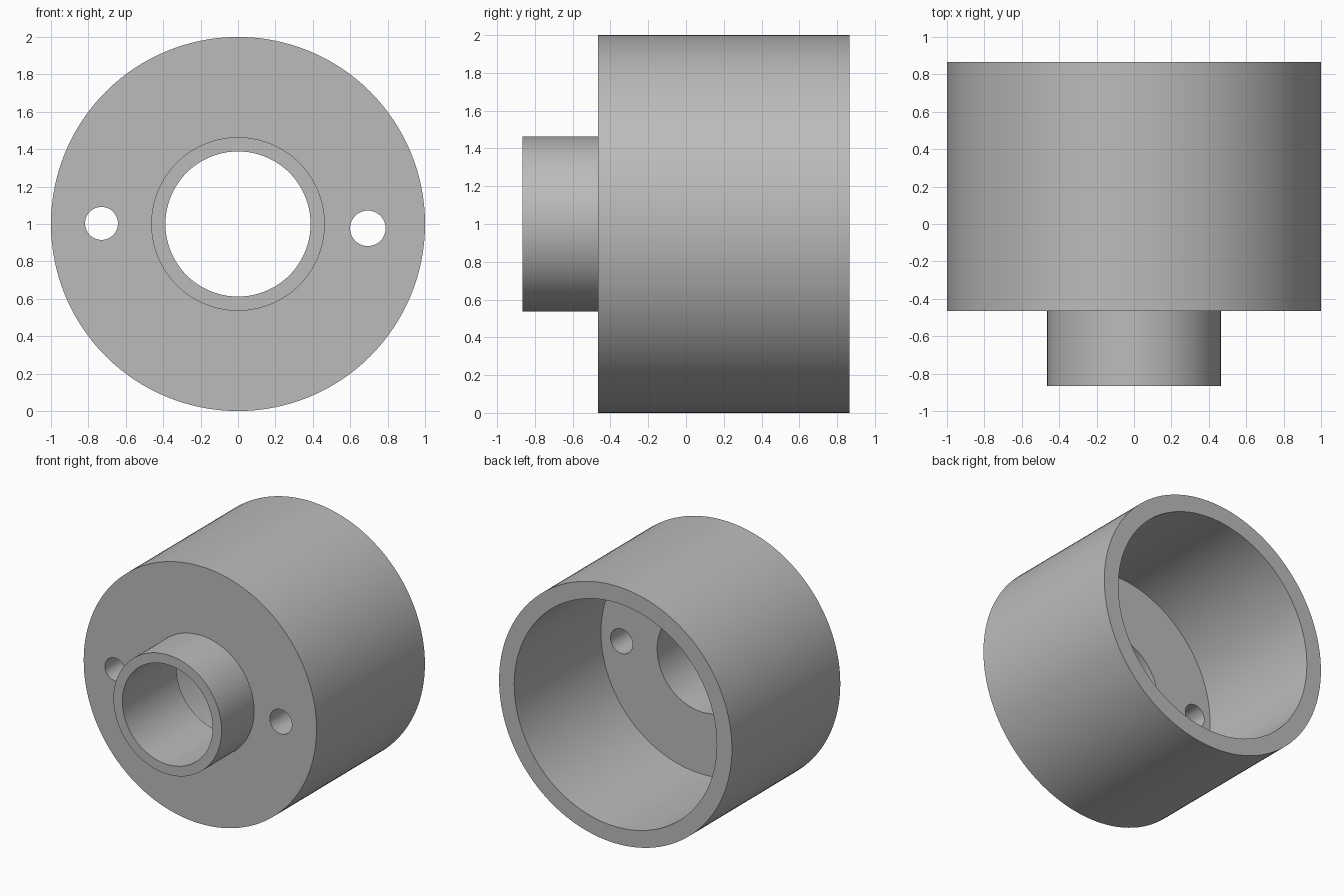
import bpy, bmesh, math
from mathutils import Matrix

if "Cube" in bpy.data.objects:
    bpy.data.objects.remove(bpy.data.objects["Cube"])

SIDES = 128
ZC = 1.0

grey = bpy.data.materials.new("plain grey")
grey.diffuse_color = (0.5, 0.5, 0.5, 1)
grey.use_nodes = True
grey.node_tree.nodes["Principled BSDF"].inputs["Base Color"].default_value = grey.diffuse_color


def lathe(name, profile):
    """Revolve a closed (radius, y) profile about the y axis."""
    bm = bmesh.new()
    rings = []
    for i in range(SIDES):
        a = 2 * math.pi * i / SIDES
        rings.append([bm.verts.new((r * math.cos(a), y, ZC + r * math.sin(a)))
                      for r, y in profile])
    n = len(profile)
    for i in range(SIDES):
        p, q = rings[i], rings[(i + 1) % SIDES]
        for j in range(n):
            k = (j + 1) % n
            bm.faces.new((p[j], p[k], q[k], q[j]))
    bmesh.ops.recalc_face_normals(bm, faces=bm.faces)
    me = bpy.data.meshes.new(name)
    bm.to_mesh(me)
    bm.free()
    me.materials.append(grey)
    ob = bpy.data.objects.new(name, me)
    bpy.context.collection.objects.link(ob)
    return ob


# Cup with thick floor and hollow front neck
housing = lathe("housing", [
    (0.388, -0.865), (0.464, -0.865), (0.464, -0.465), (1.0, -0.465),
    (1.0, 0.865), (0.87, 0.865), (0.87, -0.20), (0.388, -0.20)])
bpy.context.view_layer.objects.active = housing

# Two slightly different screw holes through the floor
for x, z, r in ((-0.73, 1.003, 0.088), (0.694, 0.977, 0.095)):
    bpy.ops.mesh.primitive_cylinder_add(
        vertices=48, radius=r, depth=0.6,
        location=(x, -0.33, z), rotation=(math.pi / 2, 0, 0))
    drill = bpy.context.object
    drill.name = "hole_cutter"
    drill.hide_render = True
    drill.data.materials.append(grey)
    bpy.context.view_layer.objects.active = housing
    mod = housing.modifiers.new("hole", 'BOOLEAN')
    mod.operation = 'DIFFERENCE'
    mod.solver = 'EXACT'
    mod.object = drill
    bpy.ops.object.modifier_apply(modifier=mod.name)
    bpy.data.objects.remove(drill, do_unlink=True)

# Smooth walls, crisp rims
bpy.ops.object.select_all(action='DESELECT')
housing.select_set(True)
bpy.context.view_layer.objects.active = housing
bpy.ops.object.shade_smooth_by_angle(angle=math.radians(30))
